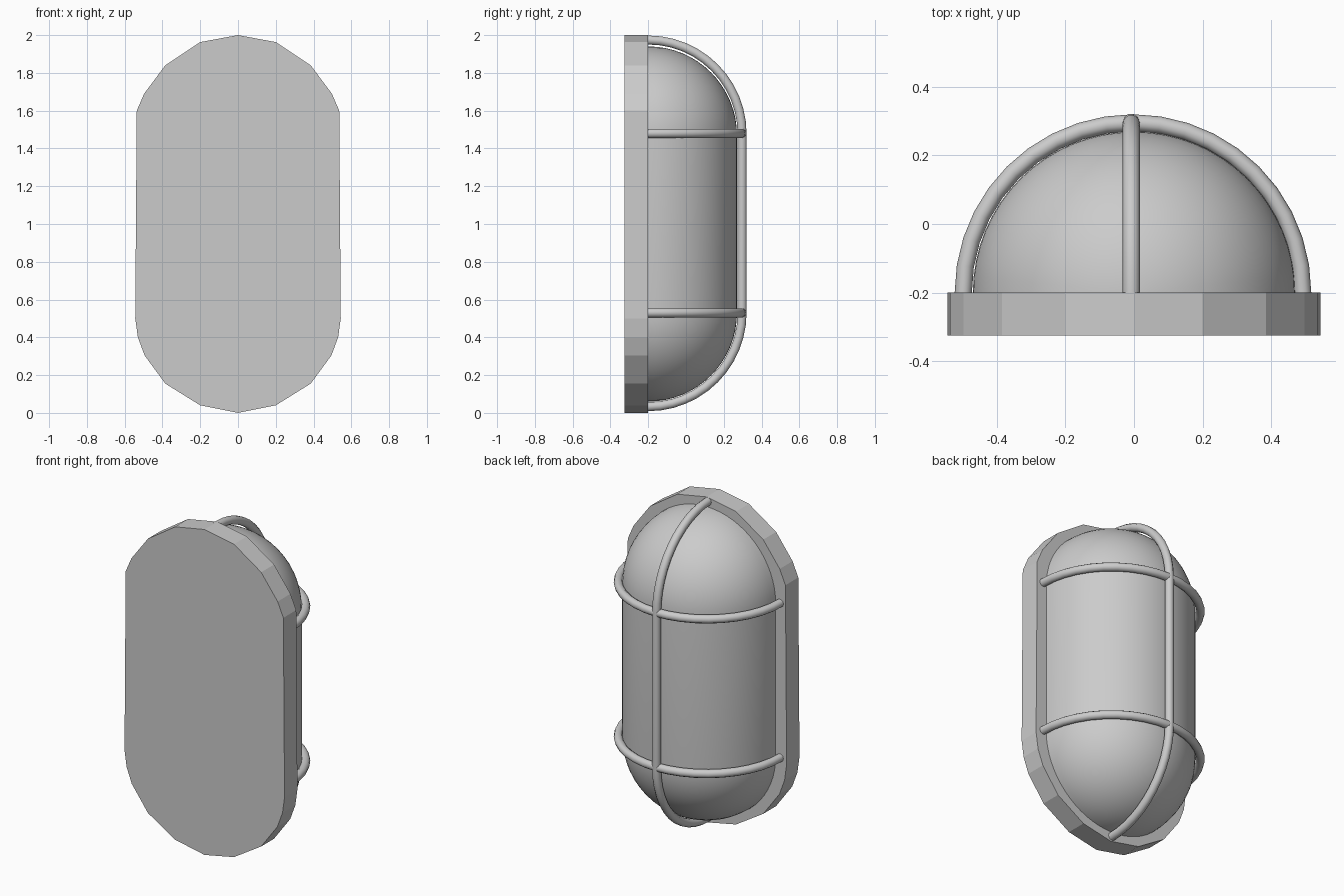
import bpy, bmesh
from math import sin, cos, pi
from mathutils import Vector

cube = bpy.data.objects.get("Cube")
if cube:
    bpy.data.objects.remove(cube, do_unlink=True)

grey = bpy.data.materials.new("light_grey")
grey.use_nodes = True
COLOUR = (0.6, 0.6, 0.6, 1)
grey.diffuse_color = COLOUR
grey.node_tree.nodes["Principled BSDF"].inputs["Base Color"].default_value = COLOUR

PLATE_BACK, PLATE_FRONT = -0.325, -0.2
LOW, HIGH = 0.53, 1.47          # centres of the rounded ends


def select(obj):
    bpy.ops.object.select_all(action='DESELECT')
    obj.select_set(True)
    bpy.context.view_layer.objects.active = obj


def add_mesh(name, bm, angle=None):
    bmesh.ops.recalc_face_normals(bm, faces=bm.faces[:])
    mesh = bpy.data.meshes.new(name)
    bm.to_mesh(mesh)
    bm.free()
    mesh.materials.append(grey)
    obj = bpy.data.objects.new(name, mesh)
    bpy.context.collection.objects.link(obj)
    if angle:
        select(obj)
        bpy.ops.object.shade_smooth_by_angle(angle=angle)
    return obj


def add_bar(name, points, radius=0.025):
    curve = bpy.data.curves.new(name, 'CURVE')
    curve.dimensions = '3D'
    curve.bevel_depth = radius
    curve.bevel_resolution = 3
    curve.use_fill_caps = True
    spline = curve.splines.new('POLY')
    spline.points.add(len(points) - 1)
    for p, co in zip(spline.points, points):
        p.co = (*co, 1)
    curve.materials.append(grey)
    obj = bpy.data.objects.new(name, curve)
    bpy.context.collection.objects.link(obj)
    select(obj)
    bpy.ops.object.convert(target='MESH')
    bpy.ops.object.shade_smooth_by_angle(angle=0.7)


# Mounting plate: faceted rounded outline, mirrored across x, extruded in y
half = [(0, 0), (0.2, 0.04), (0.385, 0.155), (0.495, 0.305), (0.53, 0.4), (0.544, 0.5),
        (0.536, 1.6), (0.497, 1.69), (0.385, 1.84), (0.2, 1.963), (0, 2)]
outline = half + [(-x, z) for x, z in half[-2:0:-1]]
bm = bmesh.new()
face = bm.faces.new([bm.verts.new((x, PLATE_BACK, z)) for x, z in outline])
ext = bmesh.ops.extrude_face_region(bm, geom=[face])
moved = [g for g in ext["geom"] if isinstance(g, bmesh.types.BMVert)]
bmesh.ops.translate(bm, verts=moved, vec=(0, PLATE_FRONT - PLATE_BACK, 0))
add_mesh("mounting_plate", bm)

# Lamp cover: half a capsule, spun from a profile
R, N = 0.47, 16
profile = [(R * sin(pi / 2 * i / N), LOW - R * cos(pi / 2 * i / N)) for i in range(N + 1)]
profile += [(x, LOW + HIGH - z) for x, z in reversed(profile)]
bm = bmesh.new()
verts = [bm.verts.new((x, PLATE_FRONT, z)) for x, z in profile]
edges = [bm.edges.new(pair) for pair in zip(verts, verts[1:])]
bmesh.ops.spin(bm, geom=verts + edges, cent=(0, PLATE_FRONT, 0), axis=(0, 0, 1),
               angle=pi, steps=32)
bmesh.ops.remove_doubles(bm, verts=bm.verts[:], dist=0.0005)
bmesh.ops.holes_fill(bm, edges=[e for e in bm.edges if e.is_boundary], sides=0)
add_mesh("lamp_cover", bm, angle=0.6)

# Two cross hoops of the guard
for name, z in (("lower_guard_hoop", LOW), ("upper_guard_hoop", 1.48)):
    arc = [Vector((0.495 * cos(pi * i / 20) - 0.003, PLATE_FRONT + 0.495 * sin(pi * i / 20), z))
           for i in range(21)]
    ends = [arc[0] - Vector((0, 0.02, 0)), arc[-1] - Vector((0, 0.02, 0))]
    add_bar(name, [ends[0]] + arc + [ends[1]])

# Long upright bar of the guard, bent over both ends of the cover
r, x = 0.497, -0.008
lower = [(x, PLATE_FRONT + r * sin(pi / 2 * i / 12), 0.53 - r * cos(pi / 2 * i / 12))
         for i in range(13)]
upper = [(x, y, 2.007 - z) for x, y, z in reversed(lower)]
add_bar("upright_guard_bar", [(x, PLATE_FRONT - 0.02, lower[0][2])] + lower + upper
        + [(x, PLATE_FRONT - 0.02, upper[-1][2])])
